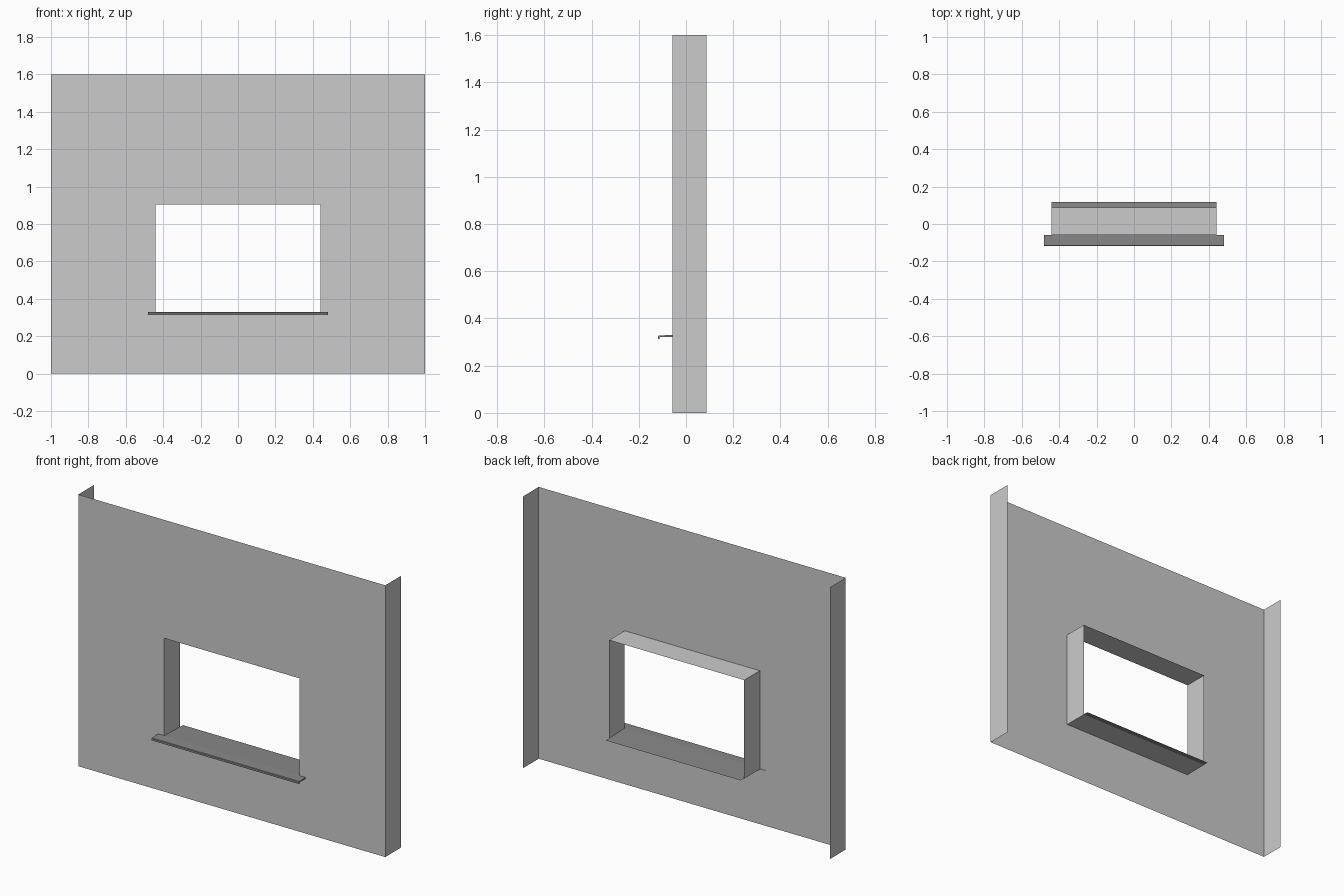
import bpy

if "Cube" in bpy.data.objects:
    bpy.data.objects.remove(bpy.data.objects["Cube"])

W, H = 1.0, 1.6            # wall half width and height
YF, YB = -0.058, 0.087     # wall front plane and rear edge of the returns
OX, Z0, Z1 = 0.44, 0.323, 0.903   # opening half width, bottom and top


def make(name, verts, faces, mat=None):
    me = bpy.data.meshes.new(name)
    me.from_pydata(verts, [], faces)
    me.update()
    ob = bpy.data.objects.new(name, me)
    bpy.context.collection.objects.link(ob)
    if mat:
        me.materials.append(mat)
    return ob


def rect(x, z0, z1, y):
    return [(-x, y, z0), (x, y, z0), (x, y, z1), (-x, y, z1)]


# Front skin with the window opening: outer ring joined to inner ring
make("wall_face", rect(W, 0, H, YF) + rect(OX, Z0, Z1, YF),
     [(i, (i + 1) % 4, 4 + (i + 1) % 4, 4 + i) for i in range(4)])

# Side returns of the wall
for side, s in (("left", -1), ("right", 1)):
    quad = [(s * W, YF, 0), (s * W, YB, 0), (s * W, YB, H), (s * W, YF, H)]
    make("wall_return_" + side, quad, [(0, 1, 2, 3) if s > 0 else (3, 2, 1, 0)])

# Reveal lining all four sides of the opening
make("window_reveal", rect(OX, Z0, Z1, YF) + rect(OX, Z0, Z1, YB),
     [(i, (i + 1) % 4, 4 + (i + 1) % 4, 4 + i) for i in range(4)])

# Dark metal sill
dark = bpy.data.materials.new("dark_metal")
dark.diffuse_color = (0.25, 0.25, 0.25, 1)
dark.use_nodes = True
dark.node_tree.nodes["Principled BSDF"].inputs["Base Color"].default_value = dark.diffuse_color

# Projecting nosing with a turned-down lip, profile in (y, z)
prof = [(YF, 0.330), (-0.115, 0.328), (-0.118, 0.325), (-0.118, 0.314),
        (-0.112, 0.314), (-0.111, 0.321), (YF, 0.322)]
n = len(prof)
make("sill_nosing", [(x, y, z) for x in (-0.48, 0.48) for y, z in prof],
     [(i, n + i, n + (i + 1) % n, (i + 1) % n)[::-1] for i in range(n)]
     + [tuple(range(n)), tuple(range(2 * n - 1, n - 1, -1))], dark)

# Thin sheet running back through the opening
make("sill_sheet", [(-OX, YF, 0.330), (OX, YF, 0.330),
                    (OX, 0.118, 0.324), (-OX, 0.118, 0.324)],
     [(0, 1, 2, 3)], dark)
